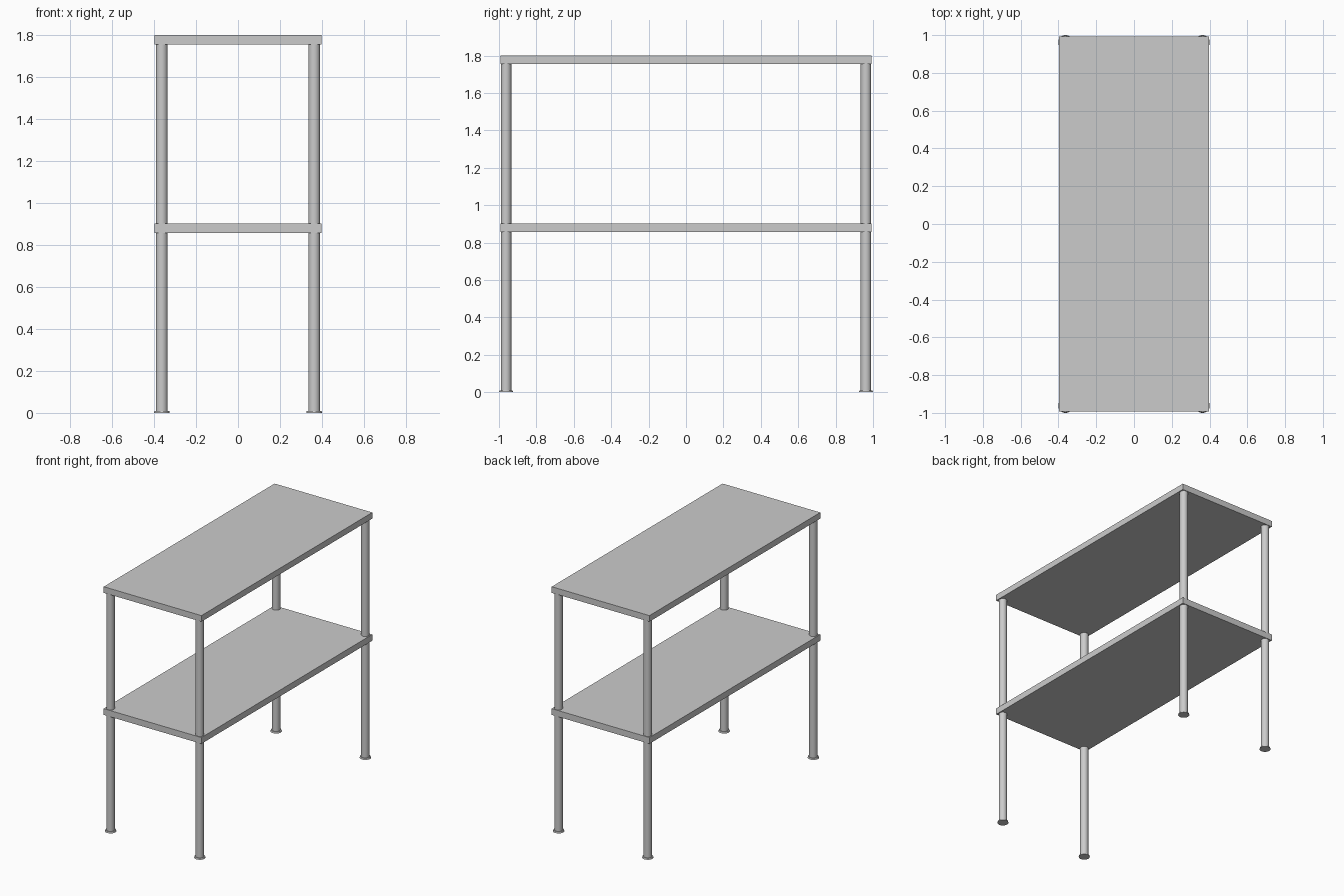
import bpy

if "Cube" in bpy.data.objects:
    bpy.data.objects.remove(bpy.data.objects["Cube"])

LEG_X, LEG_Y = 0.363, 0.962


def shelf(name, bottom, top):
    bpy.ops.mesh.primitive_cube_add(size=1, location=(0, 0, (bottom + top) / 2))
    ob = bpy.context.object
    ob.name = name
    ob.scale = (0.795, 1.986, top - bottom)
    bpy.ops.object.transform_apply(location=False, rotation=False, scale=True)


def tapered(name, x, y, bottom, top, r1, r2):
    bpy.ops.mesh.primitive_cone_add(vertices=32, radius1=r1, radius2=r2,
                                    depth=top - bottom,
                                    location=(x, y, (bottom + top) / 2))
    bpy.context.object.name = name
    bpy.ops.object.shade_smooth_by_angle()


# Two flat shelves
shelf("lower_shelf", 0.857, 0.903)
shelf("top_shelf", 1.755, 1.80)

# Four corner posts in two sections, each standing on a flared foot
for side, sx in (("left", -1), ("right", 1)):
    for end, sy in (("front", -1), ("back", 1)):
        x, y = sx * LEG_X, sy * LEG_Y
        name = f"{end}_{side}"
        tapered(name + "_foot", x, y, 0.0, 0.01, 0.038, 0.035)
        tapered(name + "_lower_leg", x, y, 0.01, 0.857, 0.028, 0.028)
        tapered(name + "_upper_leg", x, y, 0.903, 1.755, 0.028, 0.028)
